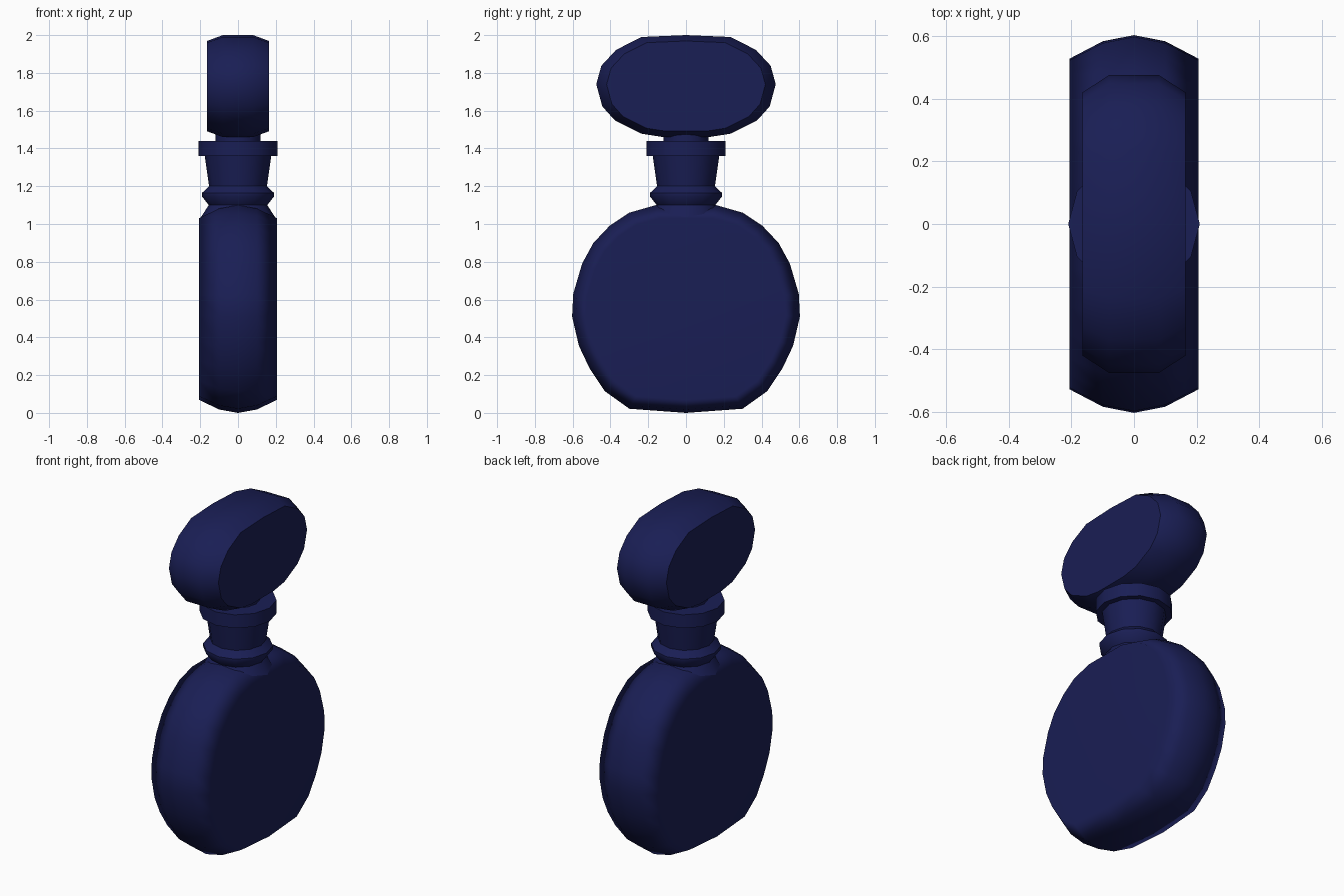
import bpy, bmesh, math

if "Cube" in bpy.data.objects:
    bpy.data.objects.remove(bpy.data.objects["Cube"])

glass = bpy.data.materials.new("dark_blue_glass")
glass.diffuse_color = (0.01, 0.013, 0.09, 1)
glass.use_nodes = True
glass.node_tree.nodes["Principled BSDF"].inputs["Base Color"].default_value = glass.diffuse_color


def finish(name, bm, angle):
    bmesh.ops.recalc_face_normals(bm, faces=bm.faces)
    mesh = bpy.data.meshes.new(name)
    bm.to_mesh(mesh)
    bm.free()
    mesh.materials.append(glass)
    obj = bpy.data.objects.new(name, mesh)
    bpy.context.collection.objects.link(obj)
    bpy.ops.object.select_all(action='DESELECT')
    obj.select_set(True)
    bpy.context.view_layer.objects.active = obj
    bpy.ops.object.shade_smooth_by_angle(angle=math.radians(angle))
    return obj


def slab(name, half, layers, centre_z, angle):
    """Mirror a half outline (y, z) and loft scaled copies along x."""
    outline = half + [(-y, z) for y, z in reversed(half) if y > 0]
    bm = bmesh.new()
    rings = [[bm.verts.new((x, y * s, centre_z + (z - centre_z) * s))
              for y, z in outline] for x, s in layers]
    n = len(outline)
    for a, b in zip(rings, rings[1:]):
        for i in range(n):
            j = (i + 1) % n
            bm.faces.new((a[i], a[j], b[j], b[i]))
    bm.faces.new(rings[0])
    bm.faces.new(rings[-1])
    return finish(name, bm, angle)


def lathe(name, profile, sides=12):
    """Spin an (r, z) profile around the z axis and cap both ends."""
    bm = bmesh.new()
    rings = []
    for r, z in profile:
        rings.append([bm.verts.new((r * math.cos(math.tau * i / sides),
                                    r * math.sin(math.tau * i / sides), z))
                      for i in range(sides)])
    for a, b in zip(rings, rings[1:]):
        for i in range(sides):
            j = (i + 1) % sides
            bm.faces.new((a[i], a[j], b[j], b[i]))
    bm.faces.new(rings[0])
    bm.faces.new(rings[-1])
    return finish(name, bm, 40)


# Flat round bottle body with a rounded rim
body = slab("bottle_body",
            [(0, 0), (0.3, 0.022), (0.43, 0.115), (0.51, 0.235), (0.567, 0.355),
             (0.603, 0.51), (0.597, 0.63), (0.55, 0.79), (0.49, 0.9),
             (0.405, 0.99), (0.3, 1.06), (0.16, 1.1)],
            [(-0.206, 0.875), (-0.1, 0.967), (0, 1), (0.1, 0.967), (0.206, 0.875)],
            0.55, 70)
weighted = body.modifiers.new("flat_face_shading", 'WEIGHTED_NORMAL')
weighted.keep_sharp = True

# Neck with a lower ring and a top collar
lathe("bottle_neck", [(0.2, 1.03), (0.155, 1.1), (0.19, 1.145), (0.19, 1.165),
                      (0.153, 1.2), (0.176, 1.36), (0.21, 1.36), (0.21, 1.44),
                      (0.12, 1.44)])

# Stopper plug and oval stopper head
lathe("stopper_plug", [(0.12, 1.42), (0.12, 1.475)])
slab("stopper_head",
     [(0.12, 1.46), (0.235, 1.478), (0.375, 1.547), (0.443, 1.622), (0.475, 1.74),
      (0.448, 1.838), (0.37, 1.922), (0.235, 1.99), (0, 2.0)],
     [(-0.164, 0.885), (-0.08, 1), (0.08, 1), (0.164, 0.885)], 1.73, 45)
